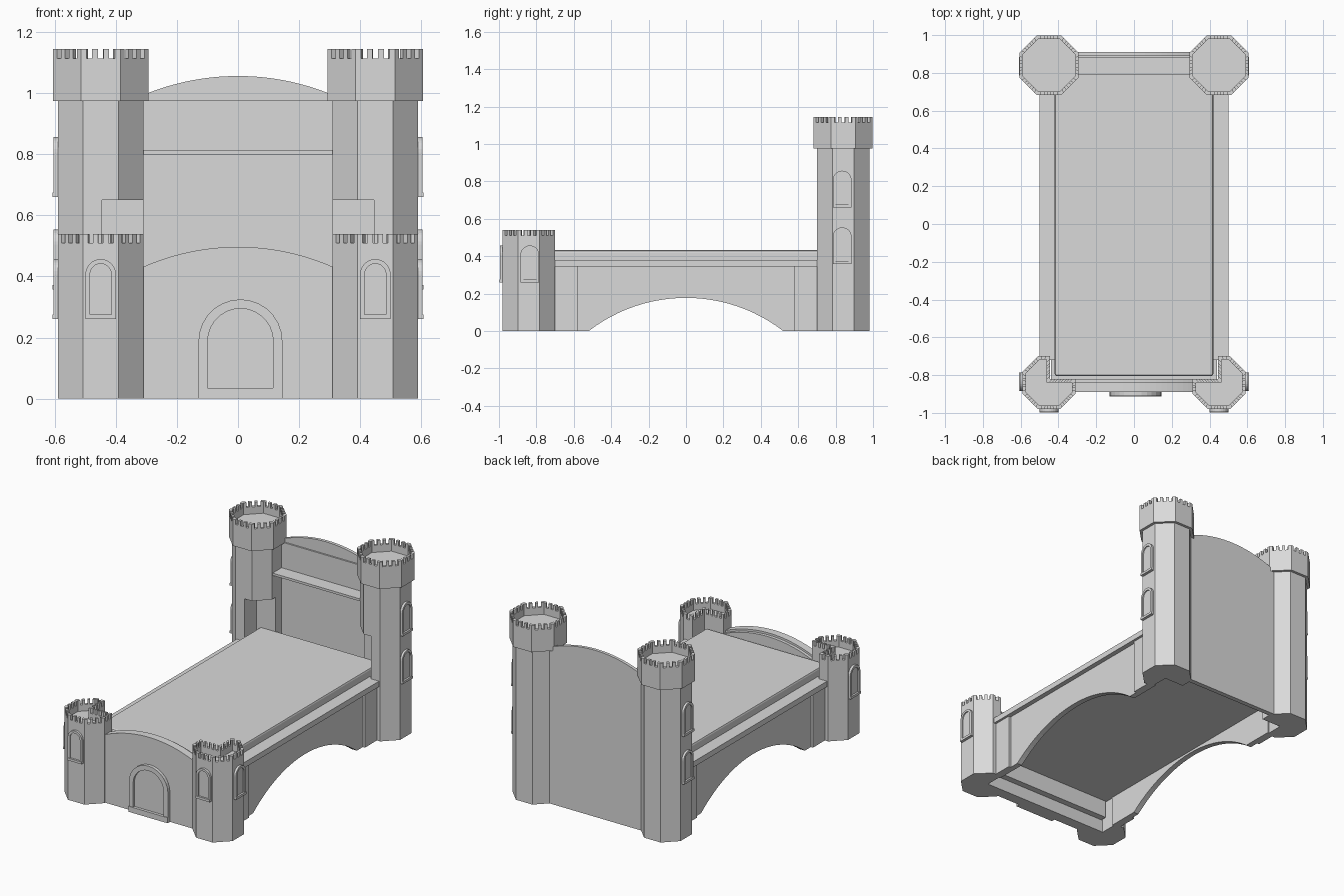
import bpy, bmesh, math
from mathutils import Vector

if "Cube" in bpy.data.objects:
    bpy.data.objects.remove(bpy.data.objects["Cube"], do_unlink=True)

GREY = (0.7, 0.7, 0.7, 1)
mat = bpy.data.materials.new("plain grey")
mat.use_nodes = True
mat.diffuse_color = GREY
mat.node_tree.nodes["Principled BSDF"].inputs["Base Color"].default_value = GREY


def xy(a, b, d):
    return (a, b, d)


def xz(a, b, d):
    return (a, d, b)


def yz(a, b, d):
    return (d, a, b)


def add_prism(bm, pts, lo, hi, place=xy):
    """Extrude a flat outline from lo to hi along the third axis."""
    bottom = [bm.verts.new(place(a, b, lo)) for a, b in pts]
    top = [bm.verts.new(place(a, b, hi)) for a, b in pts]
    bm.faces.new(bottom)
    bm.faces.new(top)
    for i in range(len(pts)):
        j = (i + 1) % len(pts)
        bm.faces.new((bottom[i], bottom[j], top[j], top[i]))


def finish(bm, name):
    bmesh.ops.recalc_face_normals(bm, faces=bm.faces)
    mesh = bpy.data.meshes.new(name)
    bm.to_mesh(mesh)
    bm.free()
    mesh.materials.append(mat)
    ob = bpy.data.objects.new(name, mesh)
    bpy.context.scene.collection.objects.link(ob)
    return ob


def prism(name, pts, lo, hi, place=xy):
    bm = bmesh.new()
    add_prism(bm, pts, lo, hi, place)
    return finish(bm, name)


def rect(a0, a1, b0, b1):
    return [(a0, b0), (a1, b0), (a1, b1), (a0, b1)]


def box(name, x0, x1, y0, y1, z0, z1):
    return prism(name, rect(x0, x1, y0, y1), z0, z1)


def arc(half, z_edge, z_mid, n=24):
    """Shallow circular arc from -half to +half."""
    rise = z_mid - z_edge
    r = (half * half + rise * rise) / (2 * rise)
    t = math.asin(half / r)
    return [(r * math.sin(t * (2 * i / n - 1)),
             z_mid - r + r * math.cos(t * (2 * i / n - 1))) for i in range(n + 1)]


# Tower outlines, local: u points away from the bed sideways, v lengthwise
def octagon(a):
    c = a * math.tan(math.pi / 8)
    return [(a, -c), (a, c), (c, a), (-c, a), (-a, c), (-a, -c), (-c, -a), (c, -a)]


def notched(a):
    o = octagon(a)
    return o[:5] + [(-a, -0.02), (-0.005, -0.02), (-0.005, -a)] + o[7:]


def inset(pts, t):
    """Mitred inward offset of a counter-clockwise outline."""
    out = []
    for i, p in enumerate(pts):
        p = Vector(p)
        d0 = (p - Vector(pts[i - 1])).normalized()
        d1 = (Vector(pts[(i + 1) % len(pts)]) - p).normalized()
        n0, n1 = Vector((-d0.y, d0.x)), Vector((-d1.y, d1.x))
        out.append(p + (n0 + n1) * (t / (1 + n0.dot(n1))))
    return out


def add_parapet(bm, pts, floor, notch, top, place):
    """Thin wall around an outline, topped with merlons."""
    inner = inset(pts, 0.018)
    for i in range(len(pts)):
        j = (i + 1) % len(pts)
        p0, p1, q0, q1 = Vector(pts[i]), Vector(pts[j]), inner[i], inner[j]
        add_prism(bm, [p0, p1, q1, q0], floor, notch, place)
        teeth = max(2, round((p1 - p0).length / 0.03))
        for k in range(teeth):
            s, e = 2 * k / (2 * teeth - 1), (2 * k + 1) / (2 * teeth - 1)
            add_prism(bm, [p0.lerp(p1, s), p0.lerp(p1, e), q0.lerp(q1, e), q0.lerp(q1, s)],
                      notch, top, place)


def arch_outline(w, h, base, n=14):
    """Round-headed opening, from bottom left over the top to bottom right."""
    r = w / 2
    head = [(-r * math.cos(math.pi * i / n), h - r + r * math.sin(math.pi * i / n))
            for i in range(n + 1)]
    return [(-r, base)] + head + [(r, base)]


def arched_opening(name, w, h, border, sill, depth, place):
    """Raised arched surround with a thin panel and a sill."""
    bm = bmesh.new()
    outer = arch_outline(w, h, sill)
    inner = arch_outline(w - 2 * border, h - border, sill)
    for i in range(len(outer) - 1):
        add_prism(bm, [outer[i], outer[i + 1], inner[i + 1], inner[i]], -0.005, depth, place)
    add_prism(bm, inner, -0.005, 0.006, place)
    add_prism(bm, rect(-w / 2, w / 2, 0, sill), -0.005, depth + 0.004, place)
    return finish(bm, name)


# Four corner towers with their windows
for sx, side in ((1, "left"), (-1, "right")):
    def front(u, v, z):
        return (sx * (0.45 + u), -(0.84 + v), z)

    def back(u, v, z):
        return (sx * (0.45 + u), 0.84 + v, z)

    bm = bmesh.new()
    add_prism(bm, notched(0.14), 0, 0.47, front)
    add_parapet(bm, notched(0.14), 0.47, 0.51, 0.54, front)
    finish(bm, "front_tower_" + side)

    bm = bmesh.new()
    add_prism(bm, notched(0.14), 0, 0.65, back)
    add_prism(bm, octagon(0.14), 0.65, 0.975, back)
    finish(bm, "back_tower_" + side)

    bm = bmesh.new()
    add_prism(bm, octagon(0.157), 0.975, 1.07, back)
    add_parapet(bm, octagon(0.157), 1.07, 1.115, 1.145, back)
    finish(bm, "back_tower_crown_" + side)

    for label, yc, z0 in (("front", -0.835, 0.26), ("back_low", 0.835, 0.357), ("back_high", 0.835, 0.66)):
        arched_opening(f"side_window_{label}_{side}", 0.1, 0.197, 0.015, 0.015, 0.014,
                       lambda a, b, d: (sx * (0.59 + d), yc + a, z0 + b))
    arched_opening("front_window_" + side, 0.1, 0.197, 0.015, 0.015, 0.014,
                   lambda a, b, d: (sx * 0.45 + a, -(0.98 + d), 0.26 + b))

    # Side rail: arched panel, end pillars and overhanging ledge
    outline = [(-0.72, 0)] + arc(0.52, 0, 0.177) + [(0.72, 0), (0.72, 0.35), (-0.72, 0.35)]
    prism("side_panel_" + side, outline, sx * 0.435, sx * 0.47, yz)
    for sy, end in ((-1, "front"), (1, "back")):
        y0, y1 = sorted((sy * 0.58, sy * 0.72))
        x0, x1 = sorted((sx * 0.44, sx * 0.485))
        box(f"rail_pillar_{end}_{side}", x0, x1, y0, y1, 0, 0.35)
    x0, x1 = sorted((sx * 0.4, sx * 0.5))
    box("rail_ledge_" + side, x0, x1, -0.72, 0.72, 0.345, 0.38)

# Footboard with arched top, inner trim and door
def arched_board(name, half, z_edge, z_mid, y0, y1, base=0):
    return prism(name, [(half, base), (-half, base)] + arc(half, z_edge, z_mid), y0, y1, xz)


arched_board("footboard", 0.34, 0.418, 0.497, -0.89, -0.84)
arched_board("footboard_trim", 0.34, 0.405, 0.484, -0.84, -0.82)
box("foot_beam", -0.435, 0.435, -0.83, -0.78, 0.08, 0.2)
arched_opening("door", 0.275, 0.325, 0.03, 0.035, 0.02,
               lambda a, b, d: (0.008 + a, -(0.89 + d), b))

# Headboard wall, shelf and arched crest
box("headboard", -0.36, 0.36, 0.88, 0.91, 0, 0.978)
box("headboard_shelf", -0.33, 0.33, 0.79, 0.885, 0.8, 0.815)
arched_board("headboard_crest", 0.34, 0.982, 1.057, 0.89, 0.91, 0.97)

# Bed base and mattress with softened edges
box("bed_base", -0.44, 0.44, -0.82, 0.885, 0.19, 0.36)
mattress = box("mattress", -0.42, 0.42, -0.805, 0.83, 0.36, 0.432)
bevel = mattress.modifiers.new("soft_edges", "BEVEL")
bevel.width = 0.012
bevel.segments = 2
